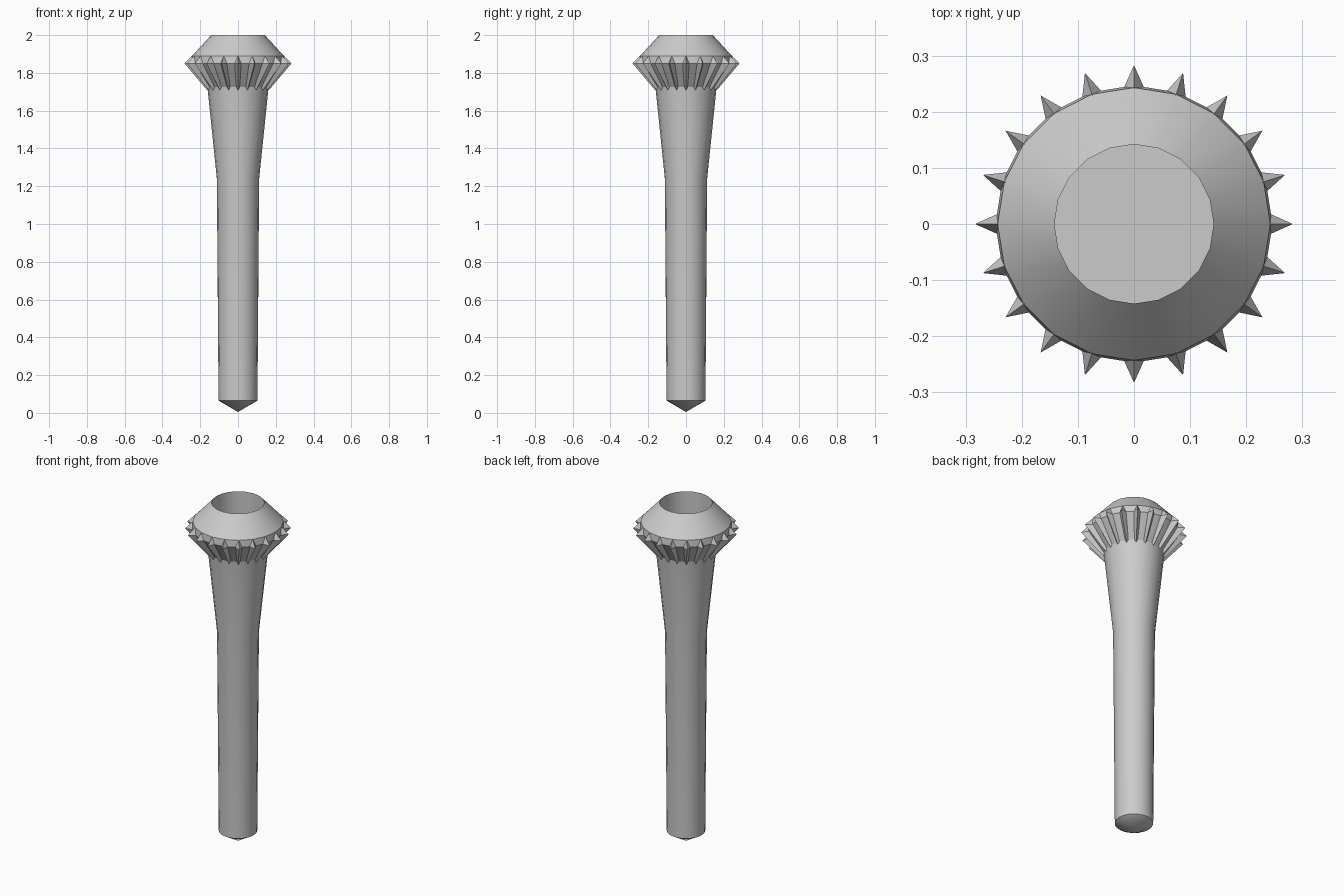
import bpy, bmesh
from math import cos, sin, pi, radians

if "Cube" in bpy.data.objects:
    bpy.data.objects.remove(bpy.data.objects["Cube"])

SIDES = 20


def make_object(name, bm, smooth):
    bmesh.ops.recalc_face_normals(bm, faces=bm.faces)
    mesh = bpy.data.meshes.new(name)
    bm.to_mesh(mesh)
    bm.free()
    ob = bpy.data.objects.new(name, mesh)
    bpy.context.collection.objects.link(ob)
    if smooth:
        bpy.ops.object.select_all(action='DESELECT')
        ob.select_set(True)
        bpy.context.view_layer.objects.active = ob
        bpy.ops.object.shade_smooth_by_angle(angle=radians(25))
    return ob


def lathe(name, profile):
    """Revolve (radius, z) points; radius 0 makes a tip."""
    bm = bmesh.new()
    rings = []
    for r, z in profile:
        if r == 0:
            rings.append([bm.verts.new((0, 0, z))] * SIDES)
        else:
            rings.append([bm.verts.new((r * cos(2 * pi * i / SIDES), r * sin(2 * pi * i / SIDES), z))
                          for i in range(SIDES)])
    for a, b in zip(rings, rings[1:]):
        for i in range(SIDES):
            j = (i + 1) % SIDES
            bm.faces.new(list(dict.fromkeys((a[i], a[j], b[j], b[i]))))
    return make_object(name, bm, True)


# Pointed shaft, flared neck, bevelled head and the socket in its top
body = lathe("pin_body", [
    (0, 0.005), (0.103, 0.065), (0.112, 1.24), (0.162, 1.725),
    (0.247, 1.85), (0.243, 1.89), (0.142, 2.0), (0.142, 1.75), (0, 1.75)])

# Ring of ridged teeth around the head
bm = bmesh.new()
for i in range(SIDES):
    a = 2 * pi * i / SIDES
    c, s = cos(a), sin(a)
    top, tip, bottom, left, right, low_l, low_r = [
        bm.verts.new((r * c - t * s, r * s + t * c, z)) for r, t, z in (
            (0.241, 0, 1.893), (0.283, 0, 1.85), (0.163, 0, 1.708),
            (0.243, -0.018, 1.85), (0.243, 0.018, 1.85),
            (0.158, -0.014, 1.735), (0.158, 0.014, 1.735))]
    for f in ((top, left, tip), (top, tip, right),
              (tip, left, low_l, bottom), (tip, bottom, low_r, right),
              (top, right, left), (left, right, low_r, low_l), (low_l, low_r, bottom)):
        bm.faces.new(f)
teeth = make_object("head_teeth", bm, False)
